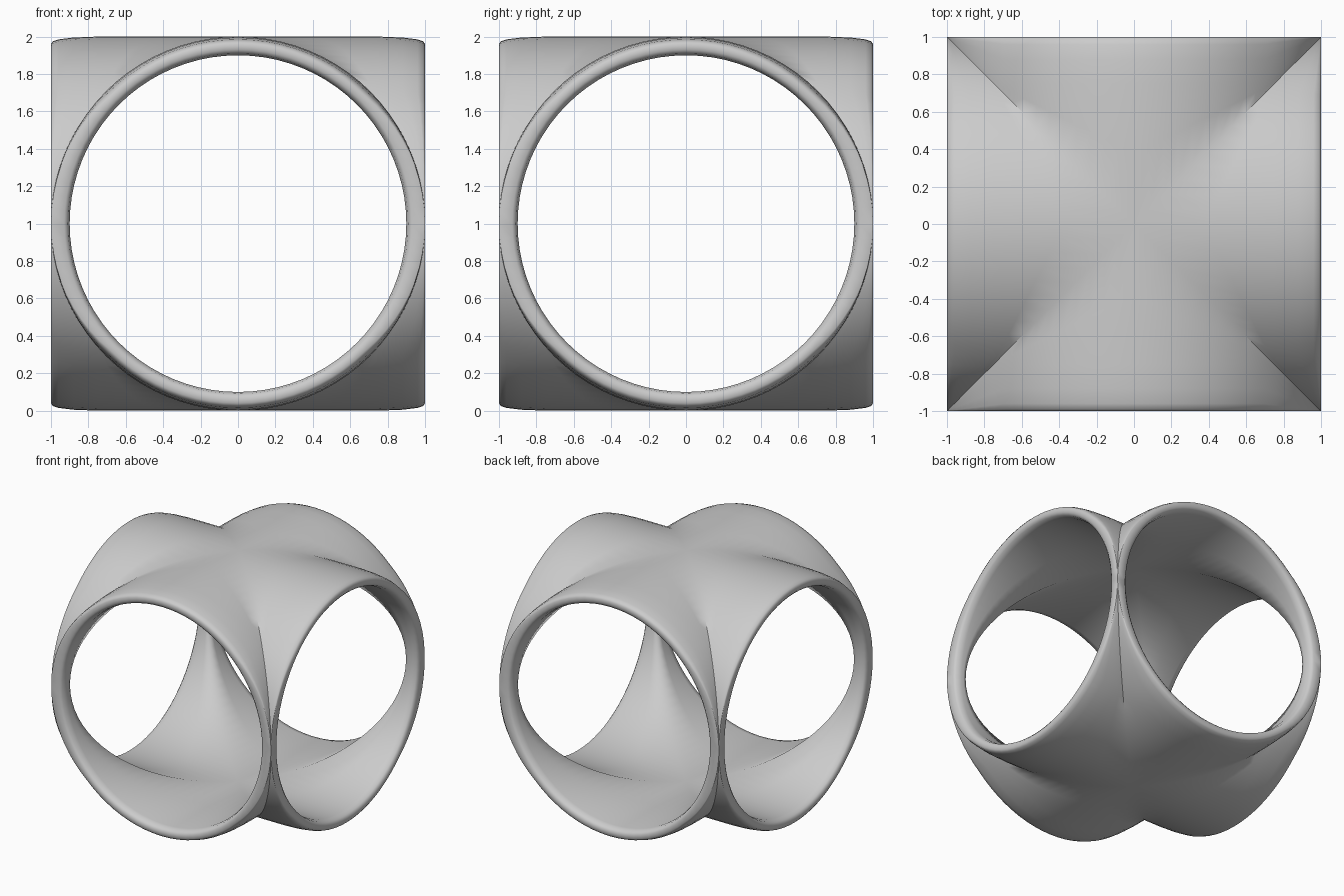
import bpy
import bmesh
from math import sin, cos, pi
from mathutils import Matrix, Vector

cube = bpy.data.objects.get("Cube")
if cube:
    bpy.data.objects.remove(cube, do_unlink=True)

ROWS = 80      # steps around each opening
WALL = 0.1     # shell thickness

# Rounded lip, as (distance back from the mouth, depth below the outer skin)
OUTER_LIP = [(0.25, 0), (0.12, 0.005), (0.04, 0.015), (0.01, 0.025), (0, 0.04)]
INNER_LIP = [(0, 0.07), (0.015, 0.09), (0.06, WALL)]


def section(angle):
    """Wall section of one tube arm, from the outer seam over the lip to the inner seam."""
    seam = abs(cos(angle))
    fade = min(1, (1 - seam) / 0.3)      # the lip sharpens where neighbours meet
    inner_seam = (1 - WALL) * seam
    outer = [(1 - d * fade, 1 - e * fade) for d, e in OUTER_LIP]
    inner = [(1 - d, 1 - e) for d, e in INNER_LIP]
    mid_out = ((seam + outer[0][0]) / 2, 1)
    mid_in = ((inner_seam + inner[-1][0]) / 2, 1 - WALL)
    points = [(seam, 1), mid_out] + outer + inner + [mid_in, (inner_seam, 1 - WALL)]
    return [Vector((x, r * cos(angle), r * sin(angle))) for x, r in points]


# Four tube arms, turned about the upright axis and joined at their seams
bm = bmesh.new()
for turn in range(4):
    spin = Matrix.Rotation(turn * pi / 2, 3, 'Z')
    rows = [[bm.verts.new(spin @ p) for p in section(2 * pi * i / ROWS)]
            for i in range(ROWS)]
    for i, row in enumerate(rows):
        following = rows[(i + 1) % ROWS]
        for j in range(len(row) - 1):
            bm.faces.new((row[j], row[j + 1], following[j + 1], following[j]))

bmesh.ops.remove_doubles(bm, verts=bm.verts, dist=0.00002)
bmesh.ops.dissolve_degenerate(bm, edges=bm.edges, dist=0.00001)
bmesh.ops.recalc_face_normals(bm, faces=bm.faces)

# Smooth skin, sharp only along the outer part of the outside seams
for face in bm.faces:
    face.smooth = True


def on_outer_seam(co):
    on_diagonal = abs(abs(co.x) - abs(co.y)) < 0.0001
    on_skin = abs(co.x ** 2 + co.z ** 2 - 1) < 0.001
    return on_diagonal and on_skin and abs(co.x) > 0.58


for edge in bm.edges:
    if all(on_outer_seam(v.co) for v in edge.verts):
        edge.smooth = False

bmesh.ops.translate(bm, verts=bm.verts, vec=(0, 0, 1))
mesh = bpy.data.meshes.new("crossed_tube_shell")
bm.to_mesh(mesh)
bm.free()

# Plain grey
grey = bpy.data.materials.new("light_grey")
grey.use_nodes = True
colour = (0.6, 0.6, 0.6, 1)
grey.diffuse_color = colour
grey.node_tree.nodes["Principled BSDF"].inputs["Base Color"].default_value = colour
mesh.materials.append(grey)

shell = bpy.data.objects.new("crossed_tube_shell", mesh)
bpy.context.collection.objects.link(shell)
